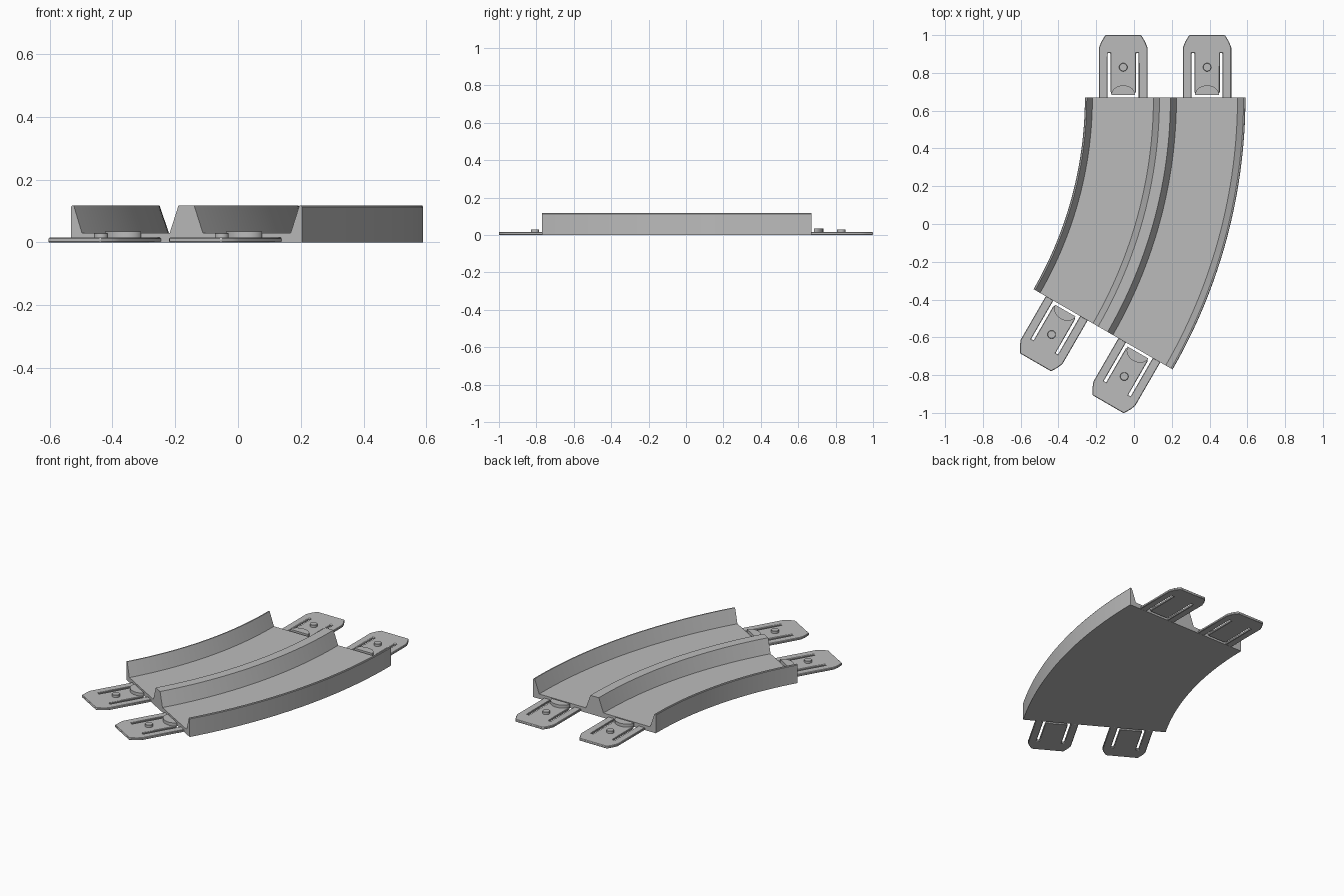
import bpy, bmesh
from math import radians, cos, sin, pi
from mathutils import Matrix, Vector

cube = bpy.data.objects.get("Cube")
if cube:
    bpy.data.objects.remove(cube, do_unlink=True)

grey = bpy.data.materials.new("light grey plastic")
grey.use_nodes = True
grey.diffuse_color = (0.5, 0.5, 0.5, 1)
grey.node_tree.nodes["Principled BSDF"].inputs["Base Color"].default_value = (0.5, 0.5, 0.5, 1)

CENTRE = Vector((-2.29, 0.67, 0))   # centre of the bend
SWEEP = radians(30)
STEPS = 32
FLOOR, TOP = 0.03, 0.117
LANES = (2.233, 2.677)              # lane centre radii


def finish(name, bm, bevel=0):
    bmesh.ops.recalc_face_normals(bm, faces=bm.faces)
    mesh = bpy.data.meshes.new(name)
    bm.to_mesh(mesh)
    bm.free()
    mesh.materials.append(grey)
    obj = bpy.data.objects.new(name, mesh)
    bpy.context.collection.objects.link(obj)
    if bevel:
        mod = obj.modifiers.new("soft edge", "BEVEL")
        mod.width = bevel
        mod.segments = 1
        mod.limit_method = "ANGLE"
    bpy.ops.object.select_all(action="DESELECT")
    obj.select_set(True)
    bpy.context.view_layer.objects.active = obj
    bpy.ops.object.shade_smooth_by_angle(angle=radians(30))
    return obj


def plate(name, outline, z0, z1, frame, bevel=0):
    """Extrude a flat outline from z0 to z1 and place it."""
    bm = bmesh.new()
    base = bm.faces.new([bm.verts.new((x, y, z0)) for x, y in outline])
    new = bmesh.ops.extrude_face_region(bm, geom=[base], use_keep_orig=True)["geom"]
    verts = [g for g in new if isinstance(g, bmesh.types.BMVert)]
    bmesh.ops.translate(bm, verts=verts, vec=(0, 0, z1 - z0))
    bm.transform(frame)
    return finish(name, bm, bevel)


# Two-lane track: cross-section as (x at the straight end, z), swept round the bend
section = [
    (-0.26, 0), (-0.26, TOP - 0.004), (-0.257, TOP), (-0.25, TOP), (-0.22, FLOOR),
    (0.103, FLOOR), (0.135, TOP), (0.193, TOP), (0.225, FLOOR),
    (0.548, FLOOR), (0.58, TOP), (0.587, TOP), (0.59, TOP - 0.004), (0.59, 0),
]
bm = bmesh.new()
rings = []
for i in range(STEPS + 1):
    a = -SWEEP * i / STEPS
    rings.append([bm.verts.new(CENTRE + Vector(((x - CENTRE.x) * cos(a), (x - CENTRE.x) * sin(a), z)))
                  for x, z in section])
for r0, r1 in zip(rings, rings[1:]):
    for j in range(len(section)):
        k = (j + 1) % len(section)
        bm.faces.new((r0[j], r0[k], r1[k], r1[j]))
bm.faces.new(rings[0])
bm.faces.new(rings[-1])
finish("curved_track", bm)

# Connector outline: clipped corners and a U-shaped slot round the spring tongue
half = [(0.095, 0.33), (0.116, 0.295), (0.128, 0.265), (0.128, -0.002), (0.082, -0.002),
        (0.082, 0.235), (0.067, 0.235), (0.067, 0.03), (0.06, 0.014)]
tab = half + [(-x, y) for x, y in reversed(half)]
arc = [pi * i / 20 for i in range(21)]
half_disc = [(0.063 * cos(t), 0.014 + 0.05 * sin(t)) for t in arc]
pin = [(0.022 * cos(2 * pi * i / 24), 0.16 + 0.022 * sin(2 * pi * i / 24)) for i in range(24)]

# A connector at both ends of both lanes
for end, angle, turn in (("back", 0, 0), ("front", -SWEEP, pi - SWEEP)):
    for lane, radius in zip(("inner", "outer"), LANES):
        spot = CENTRE + Vector((radius * cos(angle), radius * sin(angle), 0))
        frame = Matrix.Translation(spot) @ Matrix.Rotation(turn, 4, "Z")
        tag = f"{end}_{lane}"
        plate(f"{tag}_connector", tab, 0, 0.015, frame, 0.003)
        plate(f"{tag}_half_disc", half_disc, 0.01, 0.034, frame)
        plate(f"{tag}_pin", pin, 0.01, 0.03, frame, 0.002)
